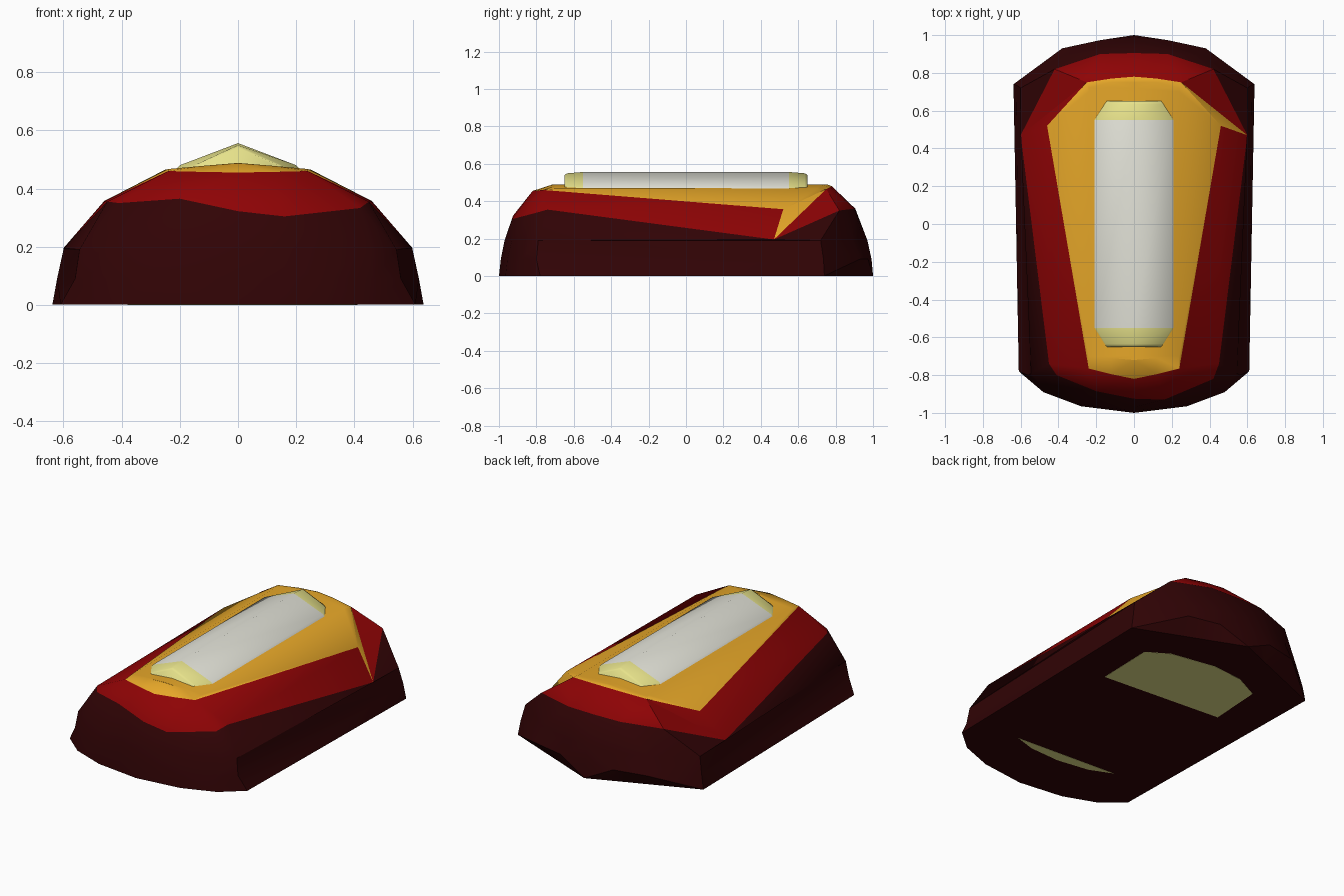
import bpy, bmesh, math
from mathutils import Vector

cube = bpy.data.objects.get("Cube")
if cube:
    bpy.data.objects.remove(cube, do_unlink=True)


def material(name, colour):
    mat = bpy.data.materials.new(name)
    mat.use_nodes = True
    rgba = (*colour, 1)
    mat.diffuse_color = rgba
    bsdf = next(n for n in mat.node_tree.nodes if n.type == 'BSDF_PRINCIPLED')
    bsdf.inputs["Base Color"].default_value = rgba
    return mat


maroon = material("dark maroon", (.03, .001, .0015))
red = material("deep red", (.27, .001, .0015))
amber = material("amber", (.8, .39, .022))
white = material("warm white", (.78, .78, .7))
yellow = material("pale yellow", (.87, .83, .28))


def finish(name, bm, mats, angle):
    bmesh.ops.remove_doubles(bm, verts=bm.verts, dist=.0005)
    bmesh.ops.recalc_face_normals(bm, faces=bm.faces)
    mesh = bpy.data.meshes.new(name)
    bm.to_mesh(mesh)
    bm.free()
    for mat in mats:
        mesh.materials.append(mat)
    obj = bpy.data.objects.new(name, mesh)
    bpy.context.collection.objects.link(obj)
    bpy.ops.object.select_all(action='DESELECT')
    obj.select_set(True)
    bpy.context.view_layer.objects.active = obj
    bpy.ops.object.shade_smooth_by_angle(angle=math.radians(angle))
    return obj


# Half outlines of the shell, each from front centre round the side to back centre
FLOOR = .001
base = [(x, y, FLOOR) for x, y in (
    (0, -1), (.28, -.965), (.48, -.89), (.61, -.78),
    (.638, .74), (.38, .845), (.18, .926), (0, 1))]
belly = [(x, y, .09) for x, y in (
    (0, -.99), (.28, -.955), (.465, -.88), (.56, -.8),
    (.622, .735), (.38, .93), (.18, .973), (0, .992))]
waist = [(x, y, .19) for x, y in (
    (0, -.97), (.27, -.93), (.45, -.86), (.545, -.79),
    (.6, .72), (.37, .89), (.18, .945), (0, .97))]
shoulder = [(0, -.925, .322), (.2, -.885, .365), (.41, -.8, .35), (.45, -.74, .355),
            (.6, .47, .195), (.42, .82, .35), (.18, .9, .36), (0, .905, .36)]
deck_edge = [(0, -.82, .455), (.12, -.795, .457), (.24, -.765, .46), (.24, -.765, .46),
             (.46, .52, .357), (.25, .75, .465), (.12, .77, .475), (0, .78, .48)]
deck = [(0, -.72, .487), (.12, -.71, .478), (.24, -.7, .467), (.24, -.7, .467),
        (.24, .7, .466), (.24, .72, .466), (.12, .75, .48), (0, .76, .488)]
keel = [(0, y, FLOOR) for x, y, z in base]
ridge = [(0, y, .488) for x, y, z in deck]

# The red band dips lower on the left of the nose
shoulder_left = shoulder.copy()
shoulder_left[1:3] = [(.16, -.93, .304), (.42, -.82, .333)]

# Each band joins two outlines and has one colour: 0 maroon, 1 red, 2 amber
band_colours = [0, 0, 0, 0, 1, 2, 2]
RED_BAND, REAR_CORNER = 4, 4


def add_triangle(bm, points, side, colour):
    a, b, c = points
    if (b - a).cross(c - a).length < 1e-6:
        return
    if side < 0:
        points = points[::-1]
    face = bm.faces.new([bm.verts.new((side * p.x, p.y, p.z)) for p in points])
    face.material_index = colour


bm = bmesh.new()
for side, red_edge in ((1, shoulder_left), (-1, shoulder)):
    rings = [keel, base, belly, waist, red_edge, deck_edge, deck, ridge]
    for band, colour in enumerate(band_colours):
        low, high = rings[band], rings[band + 1]
        for i in range(len(low) - 1):
            a, b, c, d = map(Vector, (low[i], low[i + 1], high[i + 1], high[i]))
            corner = band == RED_BAND and i == REAR_CORNER
            # fold every panel outward
            outward = (b - a).cross(c - a).dot(d - a) <= 0
            if corner or outward:
                add_triangle(bm, [a, b, c], side, colour)
                # amber flash on one rear corner only
                add_triangle(bm, [a, c, d], side, 2 if corner and side > 0 else colour)
            else:
                add_triangle(bm, [a, b, d], side, colour)
                add_triangle(bm, [b, c, d], side, colour)
finish("shell", bm, [maroon, red, amber], 32)


# Ridged light bar with tapered end caps and flared lower edges
def bar_section(bm, y, half, peak):
    foot = half + .012
    profile = ((-foot, .466), (-half, .48), (0, peak), (half, .48), (foot, .466))
    return [bm.verts.new((x, y, z)) for x, z in profile]


bm = bmesh.new()
sections = [bar_section(bm, *s) for s in (
    (-.65, .14, .54), (-.635, .15, .549), (-.55, .2, .556),
    (.55, .2, .556), (.635, .15, .549), (.65, .14, .54))]
for k, (p, q) in enumerate(zip(sections, sections[1:])):
    for j in range(len(p)):
        n = (j + 1) % len(p)
        face = bm.faces.new((p[j], p[n], q[n], q[j]))
        face.material_index = 0 if k == 2 else 1
for end in (sections[0], sections[-1]):
    bm.faces.new(end).material_index = 1
finish("light_bar", bm, [white, yellow], 75)


# Thin rounded pads under the shell
def pad(name, outline):
    bm = bmesh.new()
    face = bm.faces.new([bm.verts.new((x, y, 0)) for x, y in outline])
    top = bmesh.ops.extrude_face_region(bm, geom=[face])["geom"]
    bmesh.ops.translate(bm, vec=(0, 0, .003),
                        verts=[v for v in top if isinstance(v, bmesh.types.BMVert)])
    finish(name, bm, [yellow], 25)


pad("rear_pad", [(-.38, .28), (.4, .22), (.41, .58), (.28, .66),
                 (0, .71), (-.2, .69), (-.36, .61)])
pad("front_pad", [(-.34, -.58), (-.2, -.64), (0, -.67), (.2, -.66), (.33, -.62)])
